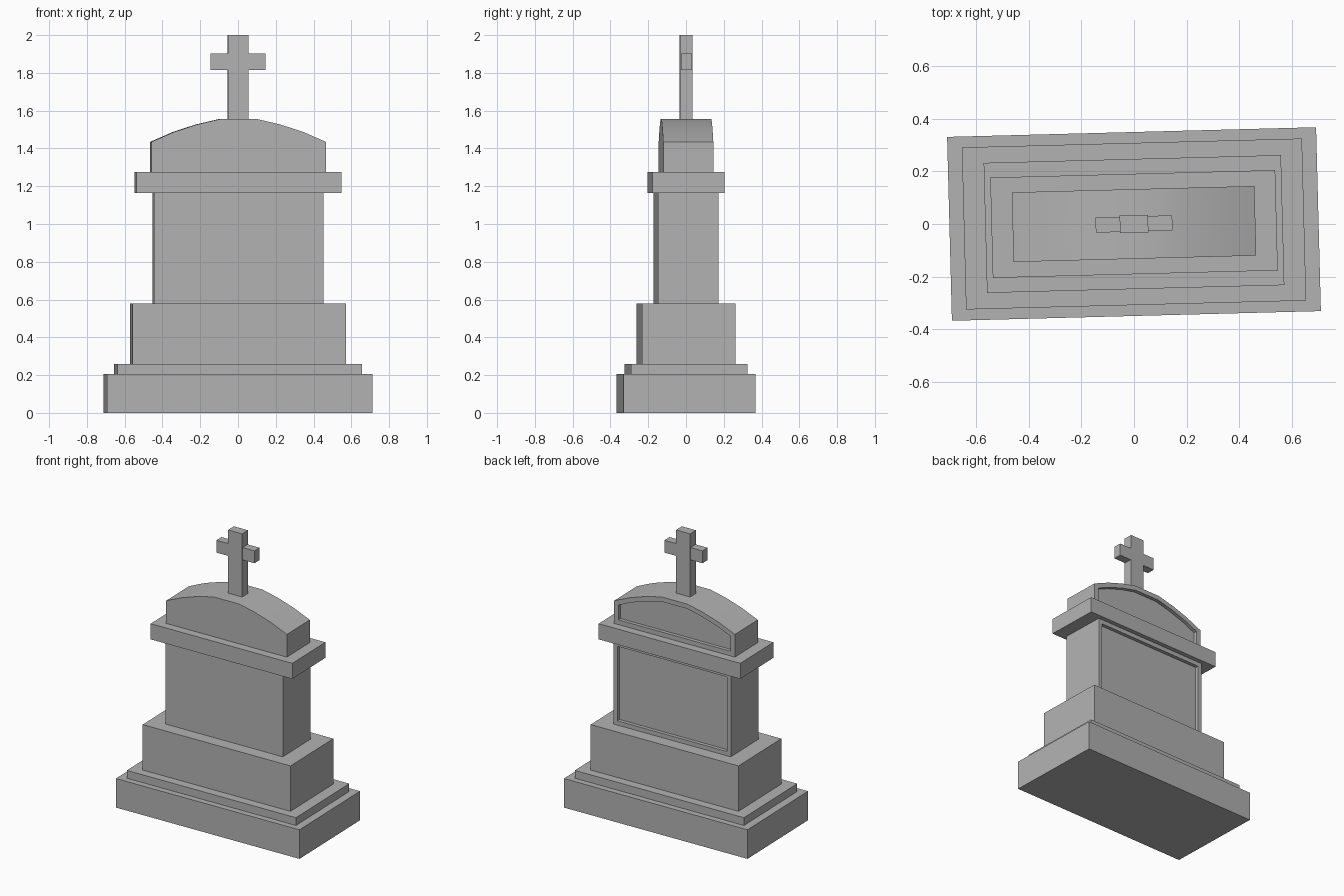
import bpy, bmesh, math

if "Cube" in bpy.data.objects:
    bpy.data.objects.remove(bpy.data.objects["Cube"])

TURN = math.radians(1.5)  # whole monument stands slightly turned

# Dark grey stone
stone = bpy.data.materials.new("dark_stone")
stone.diffuse_color = (0.45, 0.45, 0.45, 1.0)
stone.use_nodes = True
stone.node_tree.nodes["Principled BSDF"].inputs["Base Color"].default_value = stone.diffuse_color


def prism(name, profile, depth, frame=0.0, recess=0.0):
    """Extrude an x/z profile along y; optionally sink a framed panel into the back."""
    bm = bmesh.new()
    front = [bm.verts.new((x, -depth / 2, z)) for x, z in profile]
    back = [bm.verts.new((x, depth / 2, z)) for x, z in profile]
    bm.faces.new(front)
    panel = bm.faces.new(back[::-1])
    n = len(profile)
    for i in range(n):
        j = (i + 1) % n
        bm.faces.new((front[j], front[i], back[i], back[j]))
    bmesh.ops.recalc_face_normals(bm, faces=bm.faces[:])
    if frame:
        bmesh.ops.inset_individual(bm, faces=[panel], thickness=frame, use_even_offset=True)
        bmesh.ops.inset_individual(bm, faces=[panel], thickness=0.0, depth=-recess)
    mesh = bpy.data.meshes.new(name)
    bm.to_mesh(mesh)
    bm.free()
    mesh.materials.append(stone)
    obj = bpy.data.objects.new(name, mesh)
    obj.rotation_euler.z = TURN
    bpy.context.collection.objects.link(obj)
    return obj


def block(name, width, depth, z0, z1, **panel):
    w = width / 2
    return prism(name, [(-w, z0), (w, z0), (w, z1), (-w, z1)], depth, **panel)


# Stepped base
block("plinth", 1.405, 0.70, 0.0, 0.205)
block("plinth_step", 1.295, 0.617, 0.205, 0.26)
block("pedestal", 1.132, 0.495, 0.26, 0.58)

# Main shaft with sunken back panel, and cornice
block("shaft", 0.898, 0.32, 0.58, 1.165, frame=0.03, recess=0.025)
block("cornice", 1.085, 0.382, 1.165, 1.275)

# Arched top: flat crown with gently curving shoulders, smooth across the curve
half = 0.462
right = [(half, 1.435), (0.34, 1.488), (0.22, 1.527), (0.1, 1.555)]
left = [(-x, z) for x, z in reversed(right)]
top = prism("arched_top", [(-half, 1.275), (half, 1.275)] + right + left, 0.265,
            frame=0.033, recess=0.025)
bpy.context.view_layer.objects.active = top
top.select_set(True)
bpy.ops.object.shade_smooth_by_angle(angle=math.radians(30))

# Cross: upright slightly thicker than the arm
block("cross_upright", 0.108, 0.066, 1.54, 2.0)
block("cross_arm", 0.292, 0.058, 1.815, 1.902)
